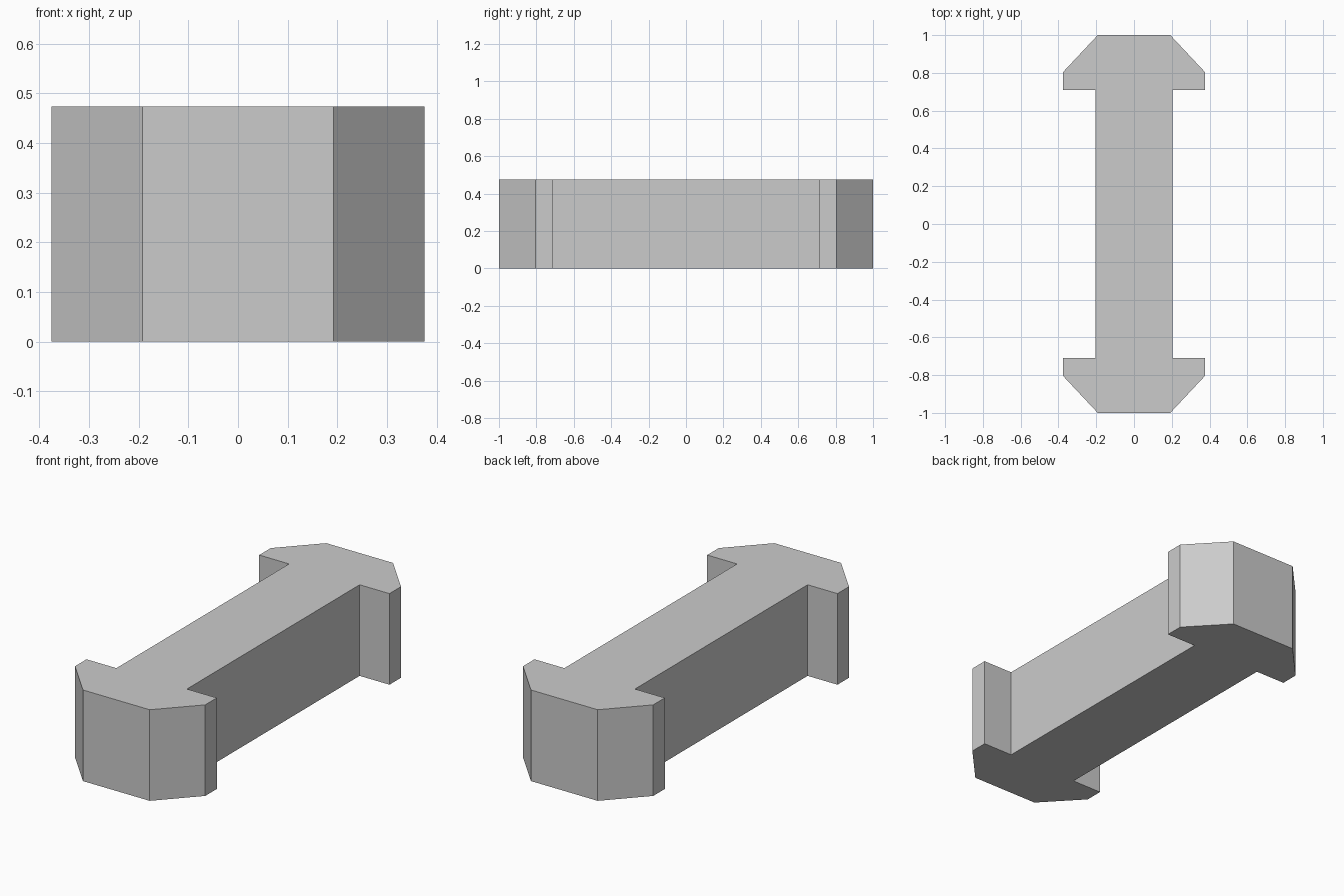
import bpy
import bmesh

cube = bpy.data.objects.get("Cube")
if cube:
    bpy.data.objects.remove(cube, do_unlink=True)

HEIGHT = 0.474

# Plain grey material
grey = bpy.data.materials.new("plain_grey")
grey.use_nodes = True
colour = (0.6, 0.6, 0.6, 1)
grey.diffuse_color = colour
grey.node_tree.nodes["Principled BSDF"].inputs["Base Color"].default_value = colour

# Quarter outline: shaft side, shoulder, head flank, chamfered end
quarter = [(0.203, 0.71), (0.375, 0.71), (0.375, 0.805), (0.192, 1.0)]

# Mirror the quarter into the full double-headed outline
half = quarter + [(-x, y) for x, y in reversed(quarter)]
outline = half + [(-x, -y) for x, y in half]

# Extrude the outline into one solid bar
bm = bmesh.new()
base = bm.faces.new([bm.verts.new((x, y, 0)) for x, y in outline])
top = bmesh.ops.extrude_face_region(bm, geom=[base], use_keep_orig=True)
bmesh.ops.translate(bm, vec=(0, 0, HEIGHT),
                    verts=[v for v in top["geom"] if isinstance(v, bmesh.types.BMVert)])
bmesh.ops.recalc_face_normals(bm, faces=bm.faces)

mesh = bpy.data.meshes.new("double_headed_bar")
bm.to_mesh(mesh)
bm.free()
mesh.materials.append(grey)
bar = bpy.data.objects.new("double_headed_bar", mesh)
bpy.context.collection.objects.link(bar)
